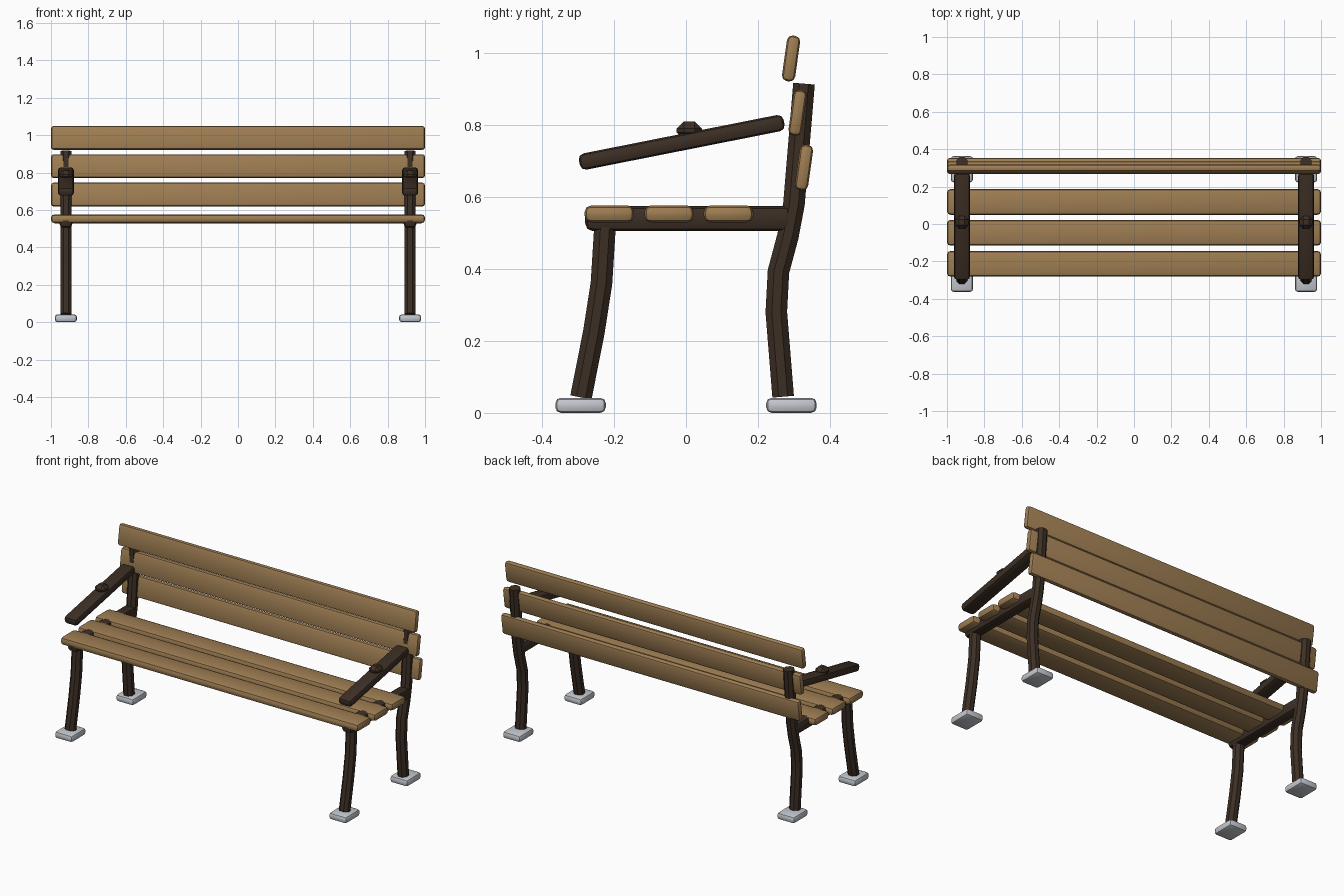
import bpy, bmesh, math
from mathutils import Vector

if "Cube" in bpy.data.objects:
    bpy.data.objects.remove(bpy.data.objects["Cube"])


def material(name, rgb):
    m = bpy.data.materials.new(name)
    m.diffuse_color = (*rgb, 1)
    m.use_nodes = True
    m.node_tree.nodes["Principled BSDF"].inputs["Base Color"].default_value = m.diffuse_color
    return m


WOOD = material("wood", (0.34, 0.205, 0.085))
IRON = material("dark_iron", (0.045, 0.028, 0.018))
STEEL = material("pale_steel", (0.55, 0.58, 0.62))


def finish(name, bm, mat, angle):
    bmesh.ops.recalc_face_normals(bm, faces=bm.faces)
    me = bpy.data.meshes.new(name)
    bm.to_mesh(me)
    bm.free()
    me.materials.append(mat)
    ob = bpy.data.objects.new(name, me)
    bpy.context.collection.objects.link(ob)
    bpy.ops.object.select_all(action='DESELECT')
    ob.select_set(True)
    bpy.context.view_layer.objects.active = ob
    bpy.ops.object.shade_smooth_by_angle(angle=math.radians(angle))
    return ob


def bevel_box(name, loc, size, mat, bevel, segments=1, tilt=0.0):
    bm = bmesh.new()
    bmesh.ops.create_cube(bm, size=1)
    bmesh.ops.scale(bm, vec=size, verts=bm.verts)
    bmesh.ops.bevel(bm, geom=bm.edges[:], offset=bevel, segments=segments,
                    profile=0.5, affect='EDGES')
    ob = finish(name, bm, mat, 35)
    ob.location = loc
    ob.rotation_euler.x = math.radians(tilt)
    return ob


def tube(name, x, path, mat, radius=0.0325, sides=8):
    # eight-sided bar swept along a path in the yz plane
    pts = [Vector((x, y, z)) for y, z in path]
    bm = bmesh.new()
    rings = []
    for i, p in enumerate(pts):
        d = (pts[min(i + 1, len(pts) - 1)] - pts[max(i - 1, 0)]).normalized()
        side = Vector((1, 0, 0))
        depth = d.cross(side)
        ring = []
        for k in range(sides):
            a = 2 * math.pi * (k + 0.5) / sides
            ring.append(bm.verts.new(p + radius * (math.cos(a) * side + math.sin(a) * depth)))
        rings.append(ring)
    for r, s in zip(rings, rings[1:]):
        for k in range(sides):
            n = (k + 1) % sides
            bm.faces.new((r[k], r[n], s[n], s[k]))
    bm.faces.new(rings[0])
    bm.faces.new(rings[-1])
    return finish(name, bm, mat, 30)


FRONT = [(-0.292, 0.043), (-0.256, 0.225), (-0.235, 0.36), (-0.225, 0.52)]
BACK = [(0.27, 0.045), (0.251, 0.28), (0.257, 0.393), (0.283, 0.49),
        (0.30, 0.58), (0.328, 0.915)]

# seat slats
for i, y in enumerate((-0.213, -0.047, 0.118)):
    bevel_box(f"seat_slat_{i + 1}", (0, y, 0.553), (2, 0.138, 0.048), WOOD, 0.019, 2)

# back slats, leaning back
for i, (y, z) in enumerate(((0.328, 0.682), (0.31, 0.834), (0.292, 0.985))):
    bevel_box(f"back_slat_{i + 1}", (0, y, z), (2, 0.037, 0.128), WOOD, 0.015, 2, -8)

# end frames, left and right
for side, x in (("left", -0.92), ("right", 0.92)):
    tube(f"front_leg_{side}", x, FRONT, IRON)
    tube(f"back_leg_{side}", x, BACK, IRON)
    bevel_box(f"seat_rail_{side}", (x, 0.007, 0.54), (0.07, 0.575, 0.07), IRON, 0.022, 2)
    bevel_box(f"armrest_{side}", (x, -0.012, 0.752), (0.085, 0.58, 0.046), IRON, 0.016, 2, 11.2)
    bevel_box(f"armrest_knob_{side}", (x, 0.009, 0.785), (0.07, 0.07, 0.05), IRON, 0.02)
    bevel_box(f"front_foot_{side}", (x, -0.293, 0.021), (0.118, 0.14, 0.042), STEEL, 0.015, 2)
    bevel_box(f"back_foot_{side}", (x, 0.293, 0.021), (0.118, 0.14, 0.042), STEEL, 0.015, 2)
